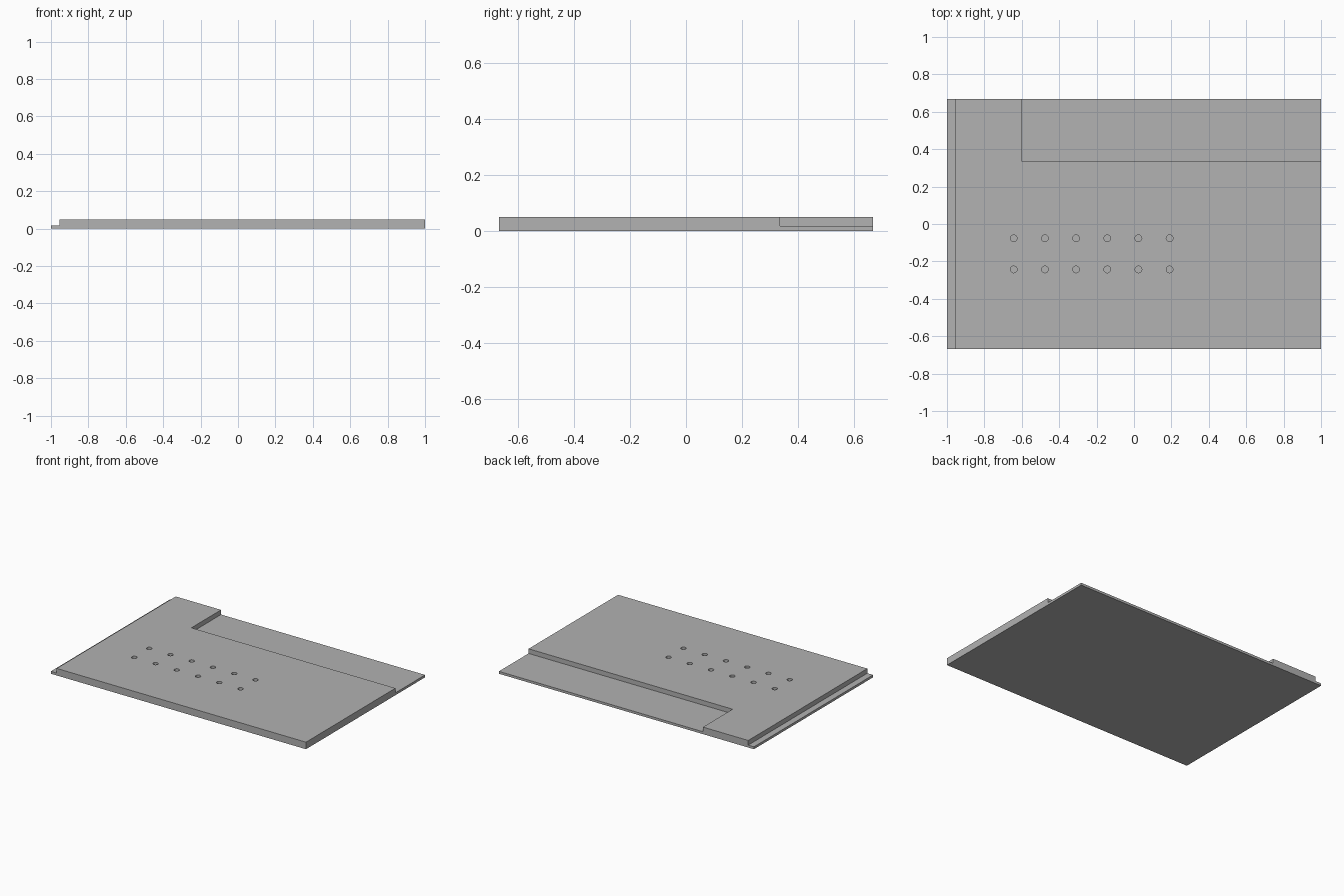
import bpy
import bmesh
from mathutils import Matrix, Vector

default = bpy.data.objects.get("Cube")
if default:
    bpy.data.objects.remove(default, do_unlink=True)

HALF_X, HALF_Y, HEIGHT = 1.0, 0.667, 0.05
FLOOR = 0.017          # height of the thin base left under every recess
OVER = 0.05            # how far cutters reach past the plate

grey = bpy.data.materials.new("plain_grey")
grey.use_nodes = True
colour = (0.445, 0.445, 0.445, 1)
grey.diffuse_color = colour
grey.node_tree.nodes["Principled BSDF"].inputs["Base Color"].default_value = colour


def add_box(bm, low, high):
    low, high = Vector(low), Vector(high)
    matrix = Matrix.Translation((low + high) / 2) @ Matrix.Diagonal((*(high - low), 1))
    bmesh.ops.create_cube(bm, size=1, matrix=matrix)


def make_object(name, bm):
    mesh = bpy.data.meshes.new(name)
    bm.to_mesh(mesh)
    bm.free()
    obj = bpy.data.objects.new(name, mesh)
    bpy.context.collection.objects.link(obj)
    mesh.materials.append(grey)
    return obj


# Solid plate
bm = bmesh.new()
add_box(bm, (-HALF_X, -HALF_Y, 0), (HALF_X, HALF_Y, HEIGHT))
plate = make_object("base_plate", bm)

# Cutter: side ledge, back corner recess and two rows of blind holes
bm = bmesh.new()
top = HEIGHT + OVER
add_box(bm, (-HALF_X - OVER, -HALF_Y - OVER, FLOOR), (-0.955, HALF_Y + OVER, top))
add_box(bm, (-0.6, 0.335, FLOOR), (HALF_X + OVER, HALF_Y + OVER, top))
pitch = 1 / 6
for column in range(6):
    for row in range(2):
        place = Matrix.Translation((-0.643 + column * pitch, -0.243 + row * pitch,
                                    (FLOOR + top) / 2))
        bmesh.ops.create_cone(bm, cap_ends=True, segments=24, radius1=0.018,
                              radius2=0.018, depth=top - FLOOR, matrix=place)
cutter = make_object("recess_cutter", bm)
cutter.hide_render = True

# Cut the recesses and keep the result as one body
cut = plate.modifiers.new("recesses", 'BOOLEAN')
cut.operation = 'DIFFERENCE'
cut.solver = 'EXACT'
cut.object = cutter
bpy.ops.object.select_all(action='DESELECT')
plate.select_set(True)
bpy.context.view_layer.objects.active = plate
bpy.ops.object.modifier_apply(modifier=cut.name)
bpy.data.objects.remove(cutter, do_unlink=True)
bpy.ops.object.shade_smooth_by_angle()
